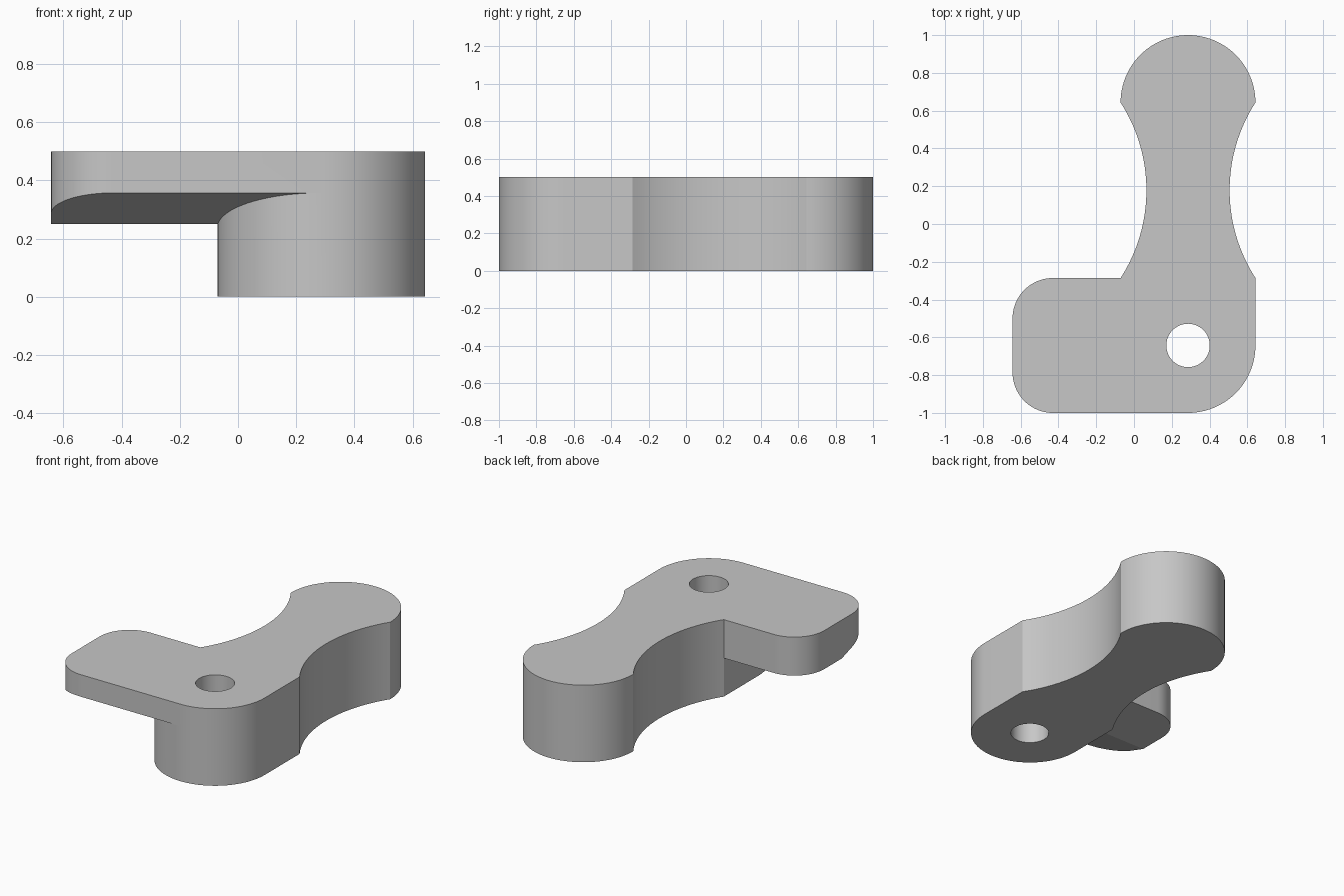
import bpy, bmesh
from math import sin, cos, pi, asin, radians
from mathutils import Vector

cube = bpy.data.objects.get("Cube")
if cube:
    bpy.data.objects.remove(cube)

grey = bpy.data.materials.new("plain grey")
grey.use_nodes = True
colour = (0.57, 0.57, 0.57, 1)
grey.diffuse_color = colour
grey.node_tree.nodes["Principled BSDF"].inputs["Base Color"].default_value = colour

CX, R, END = 0.286, 0.357, 0.643   # body axis, end radius, end centre distance
TOP, SHELF = 0.5, 0.25             # top height, flap underside height


def arc(cx, cy, r, a0, a1, n):
    return [(cx + r * cos(a0 + (a1 - a0) * i / n),
             cy + r * sin(a0 + (a1 - a0) * i / n)) for i in range(n + 1)]


def prism(name, outline, z0, z1):
    bm = bmesh.new()
    base = bm.faces.new([bm.verts.new((x, y, z0)) for x, y in outline])
    out = bmesh.ops.extrude_face_region(bm, geom=[base])
    verts = [g for g in out["geom"] if isinstance(g, bmesh.types.BMVert)]
    bmesh.ops.translate(bm, verts=verts, vec=(0, 0, z1 - z0))
    bmesh.ops.recalc_face_normals(bm, faces=bm.faces)
    mesh = bpy.data.meshes.new(name)
    bm.to_mesh(mesh)
    bm.free()
    mesh.materials.append(grey)
    obj = bpy.data.objects.new(name, mesh)
    bpy.context.collection.objects.link(obj)
    return obj


# Body: two round ends joined by a hollowed waist
low, high, waist_r = END - R, END, 0.857
mid, half = (high - low) / 2, (high + low) / 2
sweep = asin(half / waist_r)
gap = R + waist_r * cos(sweep)
outline = arc(CX, -END, R, pi, 2 * pi, 48)
outline += arc(CX + gap, mid, waist_r, pi + sweep, pi - sweep, 32)
outline += arc(CX, END, R, 0, pi, 48)[1:-1]
outline += arc(CX - gap, mid, waist_r, sweep, -sweep, 32)
body = prism("lever_body", outline, 0, TOP)

# Side flap: rounded outer corners, underside chamfered toward the front
c = 0.214
outline = [(CX, -1), (CX, -low)]
outline += arc(-END + c, -low - c, c, pi / 2, pi, 20)
outline += arc(-END + c, -1 + c, c, pi, 1.5 * pi, 20)
flap = prism("side_flap", outline, SHELF, TOP)
bm = bmesh.new()
bm.from_mesh(flap.data)
start, rise = -0.68, 0.107
cut = bmesh.ops.bisect_plane(
    bm, geom=bm.verts[:] + bm.edges[:] + bm.faces[:], plane_co=(0, start, SHELF),
    plane_no=Vector((0, -rise, -1 - start)).normalized(), clear_outer=True)
edges = [g for g in cut["geom_cut"] if isinstance(g, bmesh.types.BMEdge)]
bmesh.ops.holes_fill(bm, edges=edges, sides=0)
bmesh.ops.recalc_face_normals(bm, faces=bm.faces)
bm.to_mesh(flap.data)
bm.free()

# Pivot hole through the full height
hole = prism("pivot_hole_cutter", arc(CX, -END, 0.115, 0, 2 * pi, 48)[:-1], -0.1, TOP + 0.1)

bpy.context.view_layer.objects.active = body
body.select_set(True)
for tool, mode in ((flap, "UNION"), (hole, "DIFFERENCE")):
    mod = body.modifiers.new(tool.name, "BOOLEAN")
    mod.object, mod.operation, mod.solver = tool, mode, "EXACT"
    bpy.ops.object.modifier_apply(modifier=mod.name)
    bpy.data.objects.remove(tool)

bpy.ops.object.select_all(action="DESELECT")
body.select_set(True)
bpy.ops.object.shade_smooth_by_angle(angle=radians(15))
